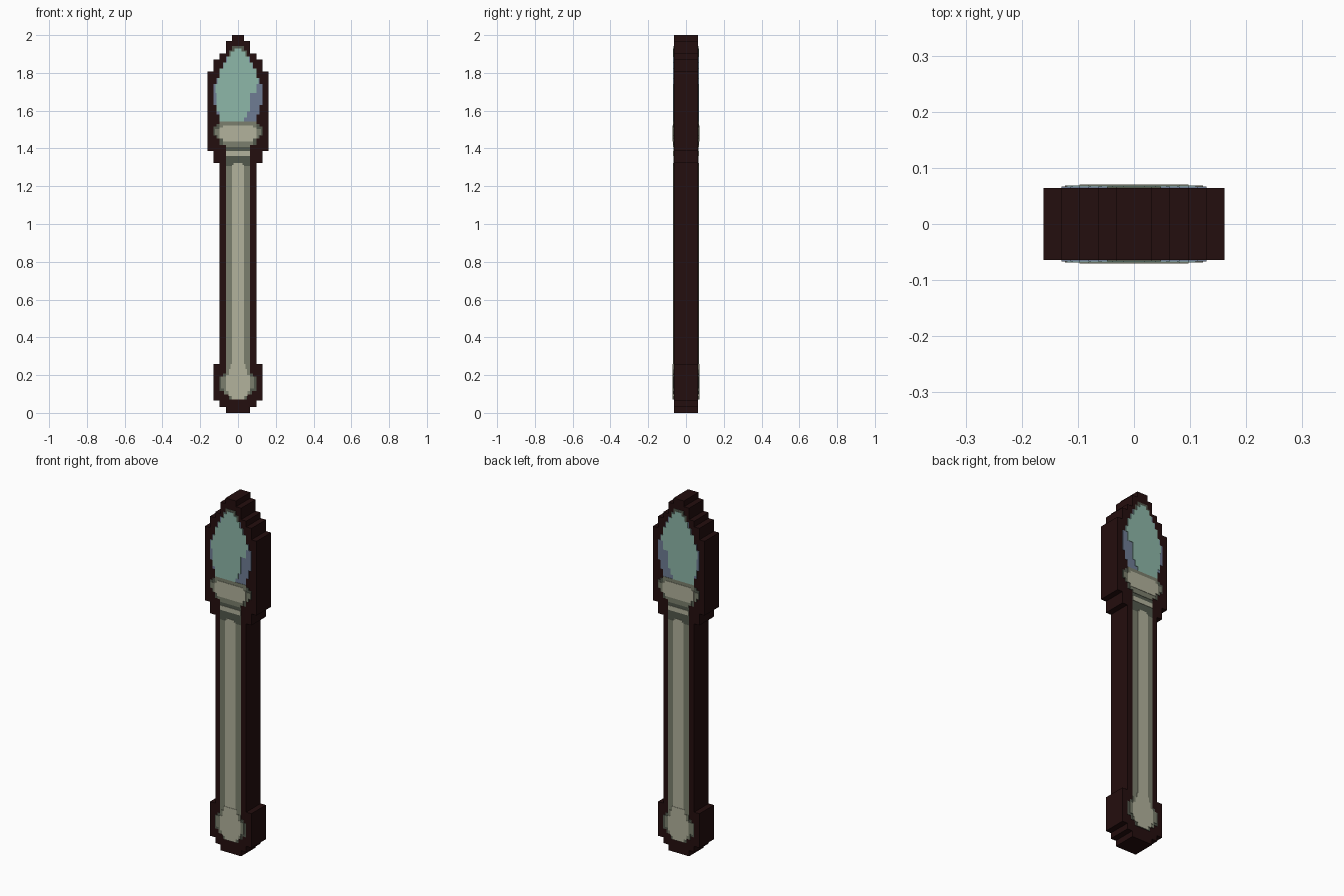
import bpy
import bmesh

cube = bpy.data.objects.get("Cube")
if cube:
    bpy.data.objects.remove(cube, do_unlink=True)

PIXEL = 2 / 62          # the model is 62 pixels tall
HALF = 2 * PIXEL        # and four pixels thick
LAYER = 0.002           # step between painted plates


def material(name, rgb):
    linear = [(c / 255 / 12.92) if c < 11 else ((c / 255 + 0.055) / 1.055) ** 2.4 for c in rgb]
    mat = bpy.data.materials.new(name)
    mat.use_nodes = True
    mat.diffuse_color = (*linear, 1)
    bsdf = mat.node_tree.nodes["Principled BSDF"]
    bsdf.inputs["Base Color"].default_value = (*linear, 1)
    bsdf.inputs["Roughness"].default_value = 0.9
    return mat


outline = material("dark outline", (36, 14, 14))
bone = material("light bone", (178, 178, 156))
moss = material("mid moss grey", (123, 127, 109))
shade = material("deep moss grey", (82, 88, 76))
teal = material("pale teal", (141, 183, 168))
slate = material("slate blue", (110, 124, 148))


def prism(name, start, rows, y0, y1, mat):
    """Stepped shape: rows of (left, right, top) stacked upward, extruded along y."""
    right, left, low = [], [], start
    for lft, rgt, top in rows:
        right += [(rgt, low), (rgt, top)]
        left += [(lft, low), (lft, top)]
        low = top
    points = []
    for p in right + left[::-1]:
        if not points or p != points[-1]:
            points.append(p)
    bm = bmesh.new()
    face = bm.faces.new([bm.verts.new((x * PIXEL, y0, z * PIXEL)) for x, z in points])
    new = bmesh.ops.extrude_face_region(bm, geom=[face])["geom"]
    verts = [v for v in new if isinstance(v, bmesh.types.BMVert)]
    bmesh.ops.translate(bm, verts=verts, vec=(0, y1 - y0, 0))
    bmesh.ops.recalc_face_normals(bm, faces=bm.faces)
    mesh = bpy.data.meshes.new(name)
    bm.to_mesh(mesh)
    bm.free()
    mesh.materials.append(mat)
    obj = bpy.data.objects.new(name, mesh)
    bpy.context.collection.objects.link(obj)
    return obj


def both(rows):
    return [(-w, w, top) for w, top in rows]


def plate(name, start, rows, layer, mat):
    """Thin painted plate on the front, mirrored to the back."""
    obj = prism(name, start, rows, -HALF - layer * LAYER, -HALF + LAYER, mat)
    mod = obj.modifiers.new("back copy", "MIRROR")
    mod.use_axis = (False, True, False)
    mod.use_mirror_merge = False


# Dark body
prism("body", 0, both([(2, 1), (3, 2), (4, 8), (3, 41), (4, 43), (5, 56),
                       (4, 58), (3, 59), (2, 61), (1, 62)]), -HALF, HALF, outline)

# Gem
gem = [(3, 49), (3.5, 50.5), (4, 54), (3.5, 55), (3, 56.5), (2.5, 57.5),
       (2, 58.5), (1.5, 59.5)]
plate("gem_tip", 58.5, both([(1.5, 59.5), (1, 60.2)]), 1, shade)
plate("gem_shade", 47.8, both(gem), 1, slate)
plate("gem_face", 47.8, [(-3, 1, 48.5), (-3, 1.5, 49.5), (-3.5, 2, 52.5), (-3.7, 3, 54)]
      + both([(3.4, 55), (3, 56.5), (2.4, 57.5), (1.8, 58.5), (1.2, 59.3), (.6, 59.8)]),
      2, teal)

# Collar and neck
plate("collar_shade", 41, both([(2, 44), (3, 45), (3.5, 45.5), (4, 47), (3.5, 47.4),
                                (3, 47.8)]), 1, shade)
plate("collar", 44, both([(2.5, 45), (3.4, 45.6), (3.8, 46.6), (3, 47.8)]), 2, moss)
plate("collar_light", 44.5, both([(2.5, 45), (3, 46.8), (2.5, 47.2)]), 3, bone)
plate("neck_upper_ring", 43.6, both([(2, 44.2)]), 2, moss)
plate("neck_lower_ring", 42.2, both([(2, 43)]), 2, bone)

# Shaft
plate("shaft_top_shade", 40.5, both([(2, 41)]), 1, shade)
plate("shaft", 7, both([(2, 40.5)]), 1, moss)
plate("shaft_light", 7, both([(1, 40.7), (.7, 41)]), 2, bone)

# Pommel
plate("pommel_shade", 2.2, both([(1.5, 3), (2.3, 3.6), (3, 6), (2.5, 6.5), (2, 7)]), 1, shade)
plate("pommel", 2.2, [(-1.2, 1.2, 3), (-2.3, 2, 4), (-2.8, 2.6, 6), (-2, 2, 7.2)], 2, moss)
plate("pommel_light", 2.2, both([(1, 2.8), (1.6, 3.6), (2, 6.2), (1.5, 7.2), (1.2, 8)]), 3, bone)
